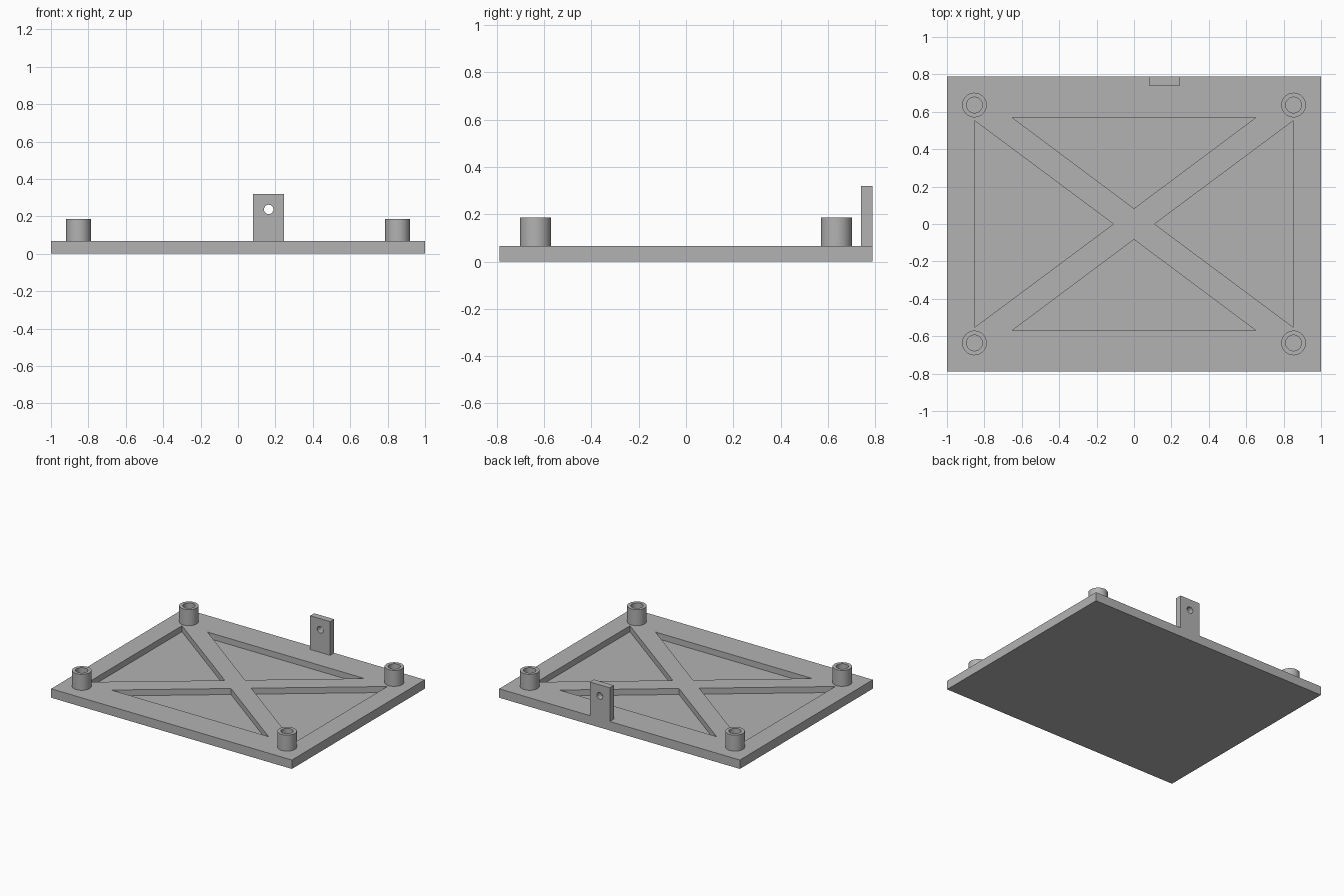
import bpy, bmesh, math
from mathutils import Matrix

cube = bpy.data.objects.get("Cube")
if cube:
    bpy.data.objects.remove(cube, do_unlink=True)

# Single grey material
GREY = (0.45, 0.45, 0.45, 1)
grey = bpy.data.materials.new("plain grey")
grey.use_nodes = True
grey.diffuse_color = GREY
grey.node_tree.nodes["Principled BSDF"].inputs["Base Color"].default_value = GREY

# Main dimensions
HALF_X, HALF_Y, PLATE_TOP = 1.0, 0.789, 0.067
POCKET_FLOOR = 0.022
BOSS_X, BOSS_Y, BOSS_TOP = 0.853, 0.636, 0.187
BOSS_R, BORE_R = 0.066, 0.042


def add_object(name, bm):
    bmesh.ops.recalc_face_normals(bm, faces=bm.faces)
    mesh = bpy.data.meshes.new(name)
    bm.to_mesh(mesh)
    bm.free()
    mesh.materials.append(grey)
    obj = bpy.data.objects.new(name, mesh)
    bpy.context.collection.objects.link(obj)
    return obj


def prism(name, outline, z0, z1):
    """Extrude an xy outline from z0 to z1."""
    bm = bmesh.new()
    face = bm.faces.new([bm.verts.new((x, y, z0)) for x, y in outline])
    ext = bmesh.ops.extrude_face_region(bm, geom=[face])
    top = [v for v in ext["geom"] if isinstance(v, bmesh.types.BMVert)]
    bmesh.ops.translate(bm, verts=top, vec=(0, 0, z1 - z0))
    return add_object(name, bm)


def box(name, x0, x1, y0, y1, z0, z1):
    return prism(name, [(x0, y0), (x1, y0), (x1, y1), (x0, y1)], z0, z1)


def cut(target, cutter):
    """Subtract the cutter, bake the result and remove the cutter."""
    cutter.hide_render = True
    mod = target.modifiers.new("cut", 'BOOLEAN')
    mod.operation, mod.solver, mod.object = 'DIFFERENCE', 'EXACT', cutter
    graph = bpy.context.evaluated_depsgraph_get()
    baked = bpy.data.meshes.new_from_object(target.evaluated_get(graph))
    target.modifiers.clear()
    target.data = baked
    bpy.data.objects.remove(cutter, do_unlink=True)


# Base plate with four triangular pockets leaving a cross brace
plate = box("base_plate", -HALF_X, HALF_X, -HALF_Y, HALF_Y, 0, PLATE_TOP)
for s in (-1, 1):
    side = [(s * 0.853, 0.553), (s * 0.853, -0.553), (s * 0.11, 0)]
    end = [(-0.652, s * 0.57), (0.652, s * 0.57), (0, s * 0.083)]
    for outline in (side, end):
        cut(plate, prism("pocket_cutter", outline, POCKET_FLOOR, 0.2))


# Hollow round bosses at the corners, revolved from a profile
def boss(name, x, y, sides=48):
    profile = [(BOSS_R, PLATE_TOP), (BOSS_R, BOSS_TOP),
               (BORE_R, BOSS_TOP), (BORE_R, PLATE_TOP)]
    bm = bmesh.new()
    rings = [[bm.verts.new((x + r * math.cos(a), y + r * math.sin(a), z))
              for a in (math.tau * i / sides for i in range(sides))]
             for r, z in profile]
    for lower, upper in zip(rings, rings[1:]):
        for i in range(sides):
            j = (i + 1) % sides
            bm.faces.new((lower[i], lower[j], upper[j], upper[i]))
    obj = add_object(name, bm)
    for poly in obj.data.polygons:
        poly.use_smooth = abs(poly.normal.z) < 0.5
    for edge in obj.data.edges:
        a, b = (obj.data.vertices[v].co for v in edge.vertices)
        edge.use_edge_sharp = abs(a.z - b.z) < 1e-5
    return obj


for row, sy in (("front", -1), ("back", 1)):
    for hand, sx in (("right", -1), ("left", 1)):
        boss(f"{row}_{hand}_boss", sx * BOSS_X, sy * BOSS_Y)

# Upright tab at the back edge with a screw hole
tab = box("back_tab", 0.081, 0.247, 0.741, HALF_Y, PLATE_TOP, 0.32)
bm = bmesh.new()
bmesh.ops.create_cone(
    bm, cap_ends=True, segments=32, radius1=0.025, radius2=0.025, depth=0.3,
    matrix=Matrix.Translation((0.164, 0.765, 0.237)) @ Matrix.Rotation(math.pi / 2, 4, 'X'))
cut(tab, add_object("tab_hole_cutter", bm))
